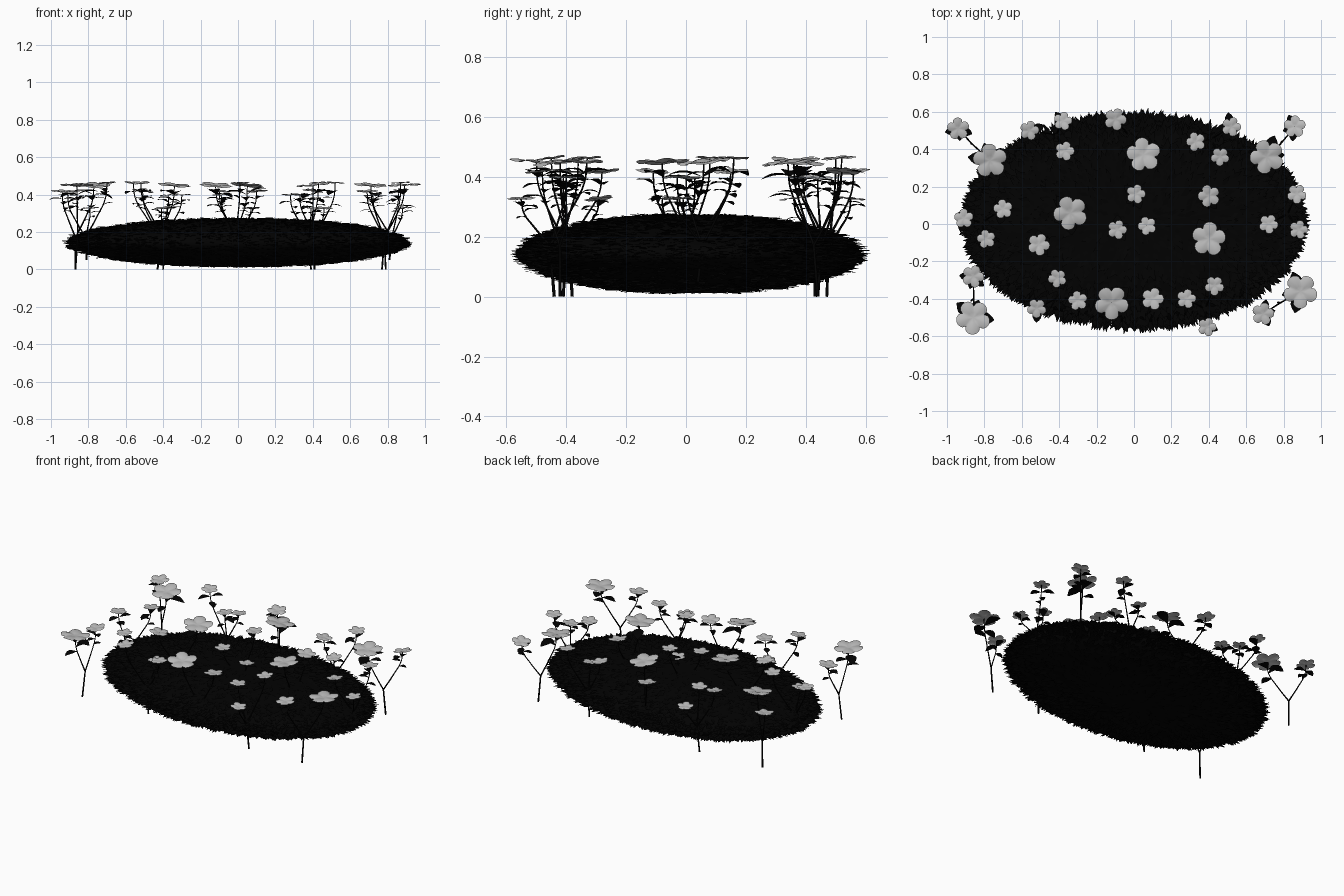
import bpy, bmesh, math, random
from mathutils import Vector, Matrix, Euler

random.seed(4)
cube = bpy.data.objects.get("Cube")
if cube:
    bpy.data.objects.remove(cube)


def material(name, rgb):
    m = bpy.data.materials.new(name)
    m.use_nodes = True
    m.diffuse_color = (*rgb, 1)
    bsdf = m.node_tree.nodes["Principled BSDF"]
    bsdf.inputs["Base Color"].default_value = (*rgb, 1)
    bsdf.inputs["Roughness"].default_value = 0.9
    return m


BLACK = material("black foliage", (0.0005, 0.0005, 0.0005))
PETAL = material("pale grey petal", (0.5, 0.5, 0.5))


def finish(bm, name, mat, smooth=True):
    mesh = bpy.data.meshes.new(name)
    bm.to_mesh(mesh)
    bm.free()
    mesh.materials.append(mat)
    for p in mesh.polygons:
        p.use_smooth = smooth
    ob = bpy.data.objects.new(name, mesh)
    bpy.context.collection.objects.link(ob)
    return ob


# Bush: flattened ellipsoid core
CENTRE = Vector((0, 0.015, 0.143))
SIZE = Vector((0.885, 0.54, 0.128))
bm = bmesh.new()
bmesh.ops.create_uvsphere(bm, u_segments=64, v_segments=32, radius=1)
bmesh.ops.scale(bm, vec=SIZE, verts=bm.verts)
bmesh.ops.translate(bm, vec=CENTRE, verts=bm.verts)
finish(bm, "bush_core", BLACK)

# Bush: pointed blades lying outward over the core
bm = bmesh.new()
for i in range(6500):
    n = Vector([random.gauss(0, 1) for _ in range(3)]).normalized()
    root = CENTRE + Vector(a * b for a, b in zip(n, SIZE)) * 0.99
    out = Vector((n.x * 0.75, n.y, 0)).normalized()
    out = Matrix.Rotation(random.uniform(-0.6, 0.6), 3, 'Z') @ out
    out.z = n.z * 0.1 + random.uniform(-0.06, 0.06)
    length = random.uniform(0.03, 0.075)
    side = out.cross(Vector((0, 0, 1))).normalized() * 0.014
    side.z = random.uniform(-0.004, 0.004)
    mid = root + out * length * 0.4
    pts = [root, mid + side, root + out * length, mid - side]
    bm.faces.new([bm.verts.new(p) for p in pts])
finish(bm, "bush_blades", BLACK, False)


def add_flower(bm, pos, radius):
    """Five broad round petals as a lobed, gently cupped disc."""
    rot = Euler((random.uniform(-.15, .15), random.uniform(-.15, .15),
                 random.uniform(0, math.tau))).to_matrix()
    seg = 50
    centre = bm.verts.new(pos)
    last = None
    for t in (0.3, 0.65, 0.9, 1.0):
        ring = []
        for k in range(seg):
            a = math.tau * k / seg
            lobe = abs(math.cos(2.5 * a))
            r = radius * t * (1 - t * 0.33 * (1 - lobe ** 0.55))
            z = radius * (0.1 * math.sin(t * 2.6) + 0.04 * t * math.cos(5 * a))
            p = Vector((r * math.cos(a), r * math.sin(a), z))
            ring.append(bm.verts.new(rot @ p + pos))
        for k in range(seg):
            j = (k + 1) % seg
            if last:
                bm.faces.new((last[k], ring[k], ring[j], last[j]))
            else:
                bm.faces.new((centre, ring[k], ring[j]))
        last = ring


def add_leaf(bm, pos, angle, length):
    """Oval leaf with a folded midrib."""
    rot = Matrix.Rotation(angle, 3, 'Z') @ Matrix.Rotation(random.uniform(-.3, .2), 3, 'Y')
    rows = []
    for k in range(7):
        t = k / 6
        w = length * (0.02 + 0.28 * math.sin(math.pi * t ** 1.2))
        z = 0.1 * length * math.sin(math.pi * t)
        rows.append([bm.verts.new(pos + rot @ Vector((t * length, s * w, z + abs(s) * w * 0.2)))
                     for s in (-1, 0, 1)])
    for a, b in zip(rows, rows[1:]):
        for c in (0, 1):
            bm.faces.new((a[c], b[c], b[c + 1], a[c + 1]))


def add_stem(curve, points, radii):
    s = curve.splines.new('BEZIER')
    s.bezier_points.add(len(points) - 1)
    for bp, p, r in zip(s.bezier_points, points, radii):
        bp.co, bp.radius = p, r
        bp.handle_left_type = bp.handle_right_type = 'AUTO'


# Plants: foot, then heads as (x, y); pairs run small, big and trios low, high, middle
plants = [
    ((-.87, .43), [(-.94, .51), (-.77, .34)]),
    ((-.43, .47), [(-.38, .55), (-.56, .50), (-.37, .39)]),
    ((-.02, .47), [(-.10, .56), (.05, .37)]),
    ((.41, .44), [(.46, .36), (.52, .52), (.33, .44)]),
    ((.79, .44), [(.86, .52), (.71, .36)]),
    ((-.81, .01), [(-.79, -.08), (-.70, .08), (-.91, .03)]),
    ((-.42, -.02), [(-.51, -.11), (-.34, .06)]),
    ((.00, .04), [(.07, -.01), (.01, .16), (-.09, -.03)]),
    ((.40, .03), [(.40, .15), (.40, -.08)]),
    ((.81, .04), [(.88, -.03), (.87, .16), (.72, .00)]),
    ((-.87, -.41), [(-.86, -.28), (-.86, -.50)]),
    ((-.40, -.38), [(-.41, -.29), (-.52, -.45), (-.30, -.41)]),
    ((.00, -.41), [(.10, -.40), (-.12, -.42)]),
    ((.39, -.44), [(.39, -.55), (.43, -.33), (.28, -.40)]),
    ((.77, -.42), [(.69, -.48), (.89, -.36)]),
]
# Head height, flower radius and leaf length, by number of heads
FORMS = {2: [(.415, .06, .075), (.445, .092, .115)],
         3: [(.325, .05, .065), (.46, .052, .08), (.395, .052, .075)]}

flowers, leaves = bmesh.new(), bmesh.new()
stems = bpy.data.curves.new("flower_stems", 'CURVE')
stems.dimensions = '3D'
stems.bevel_depth = 0.0045
stems.bevel_resolution = 1
stems.resolution_u = 6
stems.use_fill_caps = True

for (fx, fy), heads in plants:
    # Plants along the middle row and column are rooted inside the bush
    inner = abs(fy) < 0.1 or abs(fx) < 0.1
    foot = Vector((fx, fy, 0.05 if inner else 0))
    fork = Vector((fx + random.uniform(-.015, .015), fy + random.uniform(-.015, .015), 0.17))
    add_stem(stems, [foot, foot.lerp(fork, .5), fork], [1.2, 1.1, 1])
    for (x, y), (h, radius, size) in zip(heads, FORMS[len(heads)]):
        top = Vector((x, y, h))
        reach = Vector((x - fork.x, y - fork.y, 0))
        rise = Vector((0, 0, h - fork.z))
        mid = fork + reach * 0.55 + rise * 0.4
        upper = fork + reach * 0.92 + rise * 0.72
        add_stem(stems, [fork, mid, upper, top], [1, .8, .65, .6])
        add_flower(flowers, top, radius)
        # Broad pair under the head, single leaves lower down
        yaw = math.atan2(reach.y, reach.x) + random.uniform(.9, 1.5)
        for turn in (0, 2.6):
            add_leaf(leaves, upper.lerp(top, 0.4), yaw + turn, size)
        add_leaf(leaves, upper, yaw + 1.4, size * 0.8)
        add_leaf(leaves, mid.lerp(upper, 0.6), yaw + 4.4, size * 0.75)

finish(flowers, "flower_petals", PETAL)
finish(leaves, "flower_leaves", BLACK)
stems.materials.append(BLACK)
stem_ob = bpy.data.objects.new("flower_stems", stems)
bpy.context.collection.objects.link(stem_ob)
